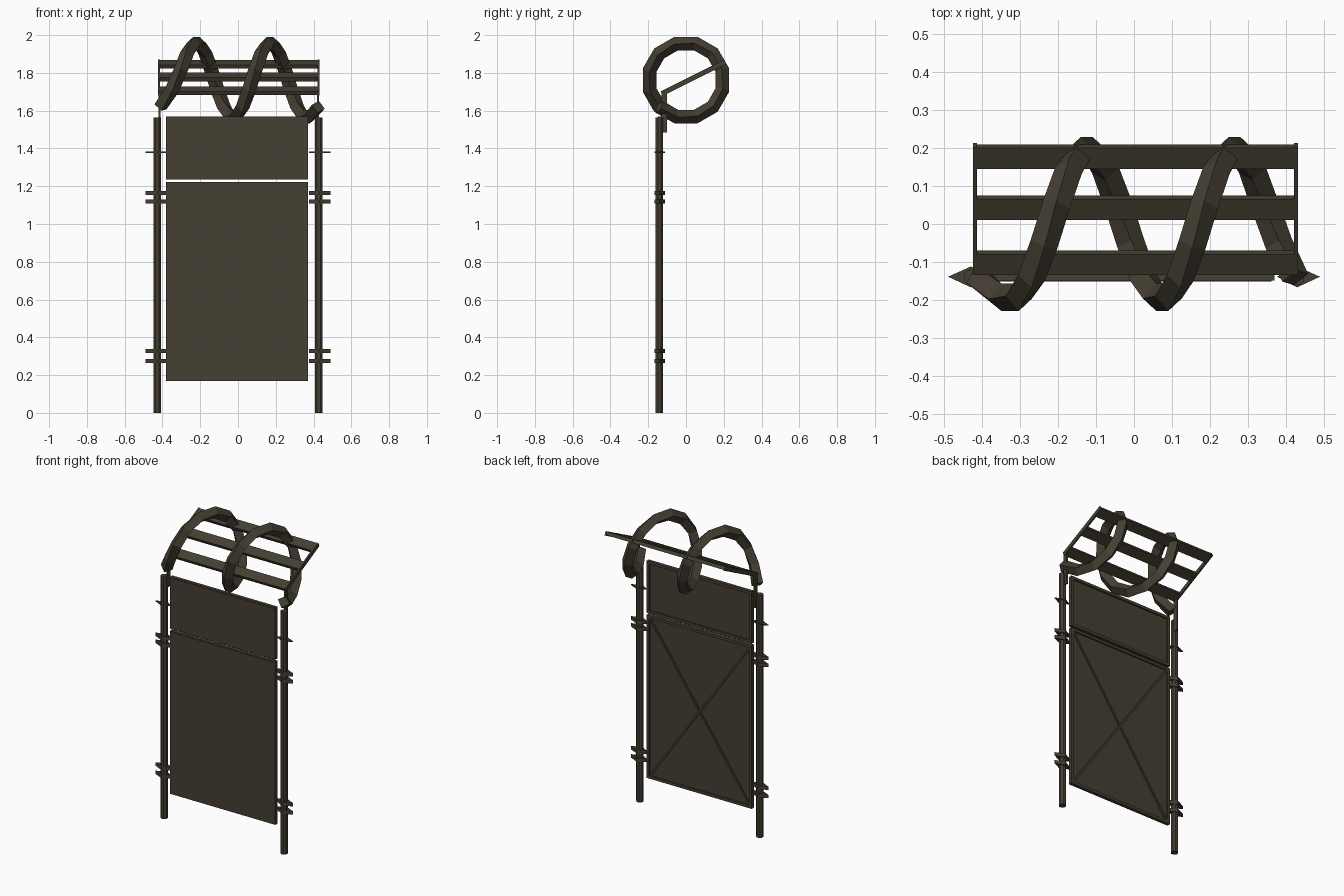
import bpy, bmesh, math
from mathutils import Vector, Matrix

if "Cube" in bpy.data.objects:
    bpy.data.objects.remove(bpy.data.objects["Cube"])

mat = bpy.data.materials.new("dark_olive_metal")
mat.diffuse_color = (0.060, 0.050, 0.033, 1)
mat.use_nodes = True
mat.node_tree.nodes["Principled BSDF"].inputs["Base Color"].default_value = mat.diffuse_color


def make(name, bm):
    bmesh.ops.recalc_face_normals(bm, faces=bm.faces)
    me = bpy.data.meshes.new(name)
    bm.to_mesh(me)
    bm.free()
    me.materials.append(mat)
    ob = bpy.data.objects.new(name, me)
    bpy.context.collection.objects.link(ob)
    return ob


def add_box(bm, c, s, rot=Matrix()):
    m = Matrix.Translation(c) @ rot @ Matrix.Diagonal((*s, 1))
    bmesh.ops.create_cube(bm, size=1, matrix=m)


def prism(name, pts, z, h):
    bm = bmesh.new()
    f = bm.faces.new([bm.verts.new((x, y, z - h / 2)) for x, y in pts])
    ext = bmesh.ops.extrude_face_region(bm, geom=[f])
    bmesh.ops.translate(bm, vec=(0, 0, h),
                        verts=[v for v in ext["geom"] if isinstance(v, bmesh.types.BMVert)])
    return make(name, bm)


# Panels: front sheet, raised rim at the back, optional cross brace
def panel(name, z0, z1, brace):
    x0, x1, rim = -0.38, 0.37, 0.018
    cx, cz, w, h = (x0 + x1) / 2, (z0 + z1) / 2, x1 - x0, z1 - z0
    bm = bmesh.new()
    add_box(bm, (cx, -0.141, cz), (w - 0.01, 0.008, h - 0.01))
    make(name + "_sheet", bm)
    bm = bmesh.new()
    for z in (z0 + rim / 2, z1 - rim / 2):
        add_box(bm, (cx, -0.138, z), (w, 0.022, rim))
    for x in (x0 + rim / 2, x1 - rim / 2):
        add_box(bm, (x, -0.138, cz), (rim, 0.022, h - 2 * rim))
    make(name + "_rim", bm)
    bm = bmesh.new()
    add_box(bm, (cx, -0.147, cz), (w - 0.016, 0.008, h - 0.016))
    make(name + "_face", bm)
    if brace:
        bm = bmesh.new()
        a = math.atan2(h - 2 * rim, w - 2 * rim)
        length = math.hypot(w - 2 * rim, h - 2 * rim)
        for s in (1, -1):
            add_box(bm, (cx, -0.134, cz), (length, 0.010, 0.012), Matrix.Rotation(s * a, 4, 'Y'))
        make(name + "_cross_brace", bm)


panel("lower_panel", 0.17, 1.222, True)
panel("upper_panel", 1.235, 1.57, False)

# Posts, pointed brackets and arms on both sides
PY = -0.141
slope = math.atan(0.5)
tilt = Matrix.Rotation(slope, 4, 'X')
for s, side in ((-1, "left"), (1, "right")):
    px = s * 0.4275
    bm = bmesh.new()
    bmesh.ops.create_cone(bm, cap_ends=True, segments=8, radius1=0.022, radius2=0.022, depth=1.563,
                          matrix=Matrix.Translation((px, PY, 0.7815)) @ Matrix.Rotation(math.pi / 8, 4, 'Z'))
    make(side + "_post", bm)

    diamond = [(s * 0.49, -0.139), (s * 0.43, -0.112), (s * 0.377, -0.139), (s * 0.43, -0.167)]
    for i, (z, h) in enumerate(((0.275, 0.022), (0.328, 0.022), (1.12, 0.022), (1.165, 0.022), (1.38, 0.006))):
        prism(f"{side}_bracket_{i + 1}", diamond, z, h)

    bm = bmesh.new()
    ax = s * 0.42 + 0.004
    add_box(bm, (ax, -0.115, 1.59), (0.010, 0.028, 0.21))
    add_box(bm, (ax + s * 0.003, 0.04, 1.775), (0.010, 0.375, 0.026), tilt)
    make(side + "_arm", bm)

# Sloping slats
for i, y in enumerate((-0.1025, 0.0425, 0.1775)):
    bm = bmesh.new()
    add_box(bm, (0.004, y, 1.757 + 0.5 * y), (0.846, 0.061, 0.022), tilt)
    make(f"slat_{i + 1}", bm)

# Coil: diamond section swept along a helix about the x axis
keys = [(-45, -0.41), (0, -0.32), (90, -0.22), (180, -0.125), (270, -0.025), (360, 0.075),
        (450, 0.17), (540, 0.265), (630, 0.36), (675, 0.425)]


def coil_point(a):
    for (a0, xa), (a1, xb) in zip(keys, keys[1:]):
        if a <= a1:
            x = xa + (xb - xa) * (a - a0) / (a1 - a0)
            break
    r = math.radians(a)
    return Vector((x, -0.2 * math.cos(r), 1.762 + 0.2 * math.sin(r)))


bm = bmesh.new()
N, R = 24, 0.037
P = [coil_point(-45 + 720 * i / N) for i in range(N + 1)]
rings = []
for i, p in enumerate(P):
    t = (P[min(i + 1, N)] - P[max(i - 1, 0)]).normalized()
    out = Vector((0, p.y, p.z - 1.762)).normalized()
    out = (out - t * out.dot(t)).normalized()
    b = t.cross(out)
    rings.append([bm.verts.new(p + d * R) for d in (out, b, -out, -b)])
for r0, r1 in zip(rings, rings[1:]):
    for k in range(4):
        bm.faces.new((r0[k], r0[(k + 1) % 4], r1[(k + 1) % 4], r1[k]))
bm.faces.new(rings[0])
bm.faces.new(rings[-1])
make("coil", bm)
